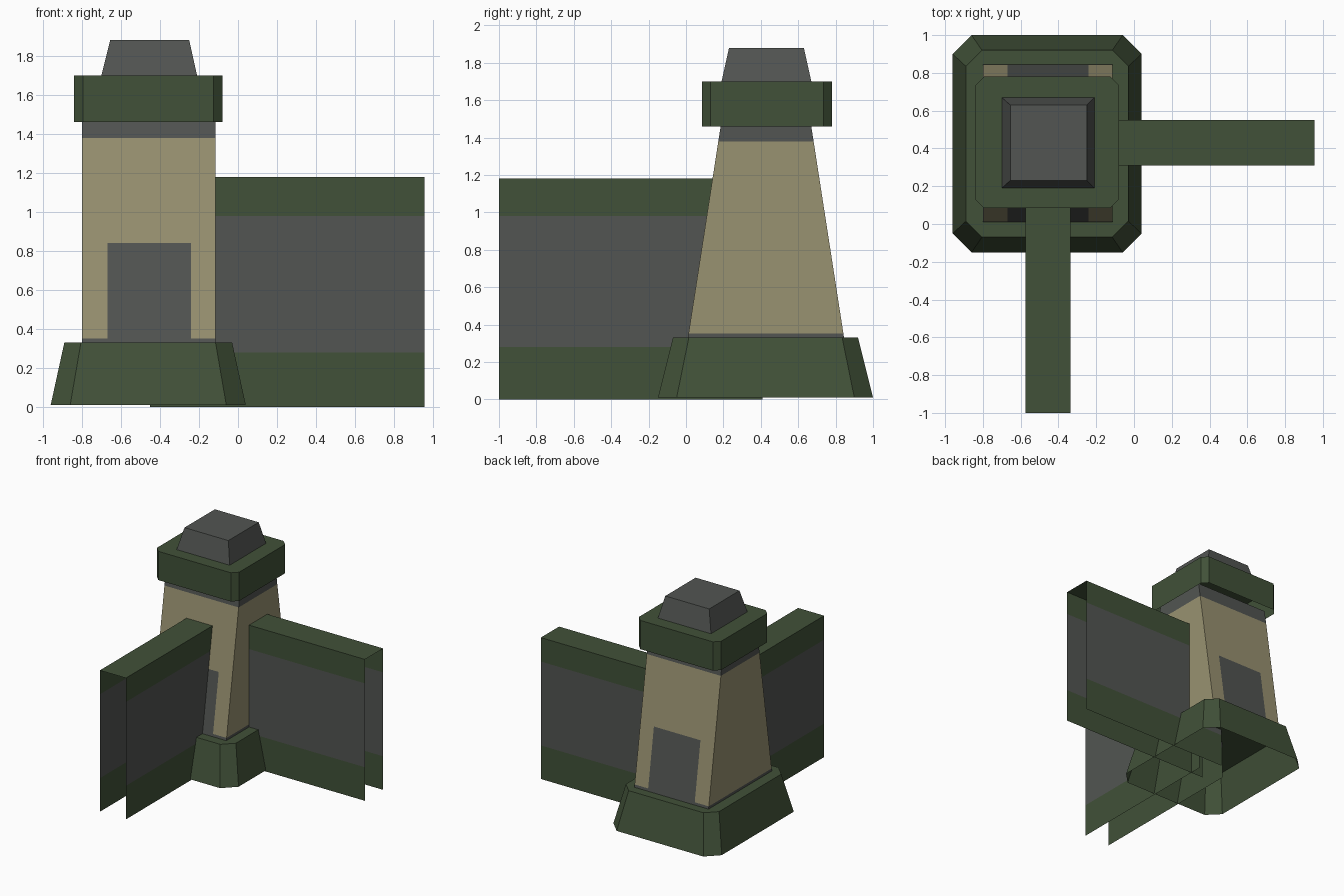
import bpy
import bmesh

if "Cube" in bpy.data.objects:
    bpy.data.objects.remove(bpy.data.objects["Cube"])


def material(name, rgb):
    lin = [((c / 255 + 0.055) / 1.055) ** 2.4 for c in rgb]
    m = bpy.data.materials.new(name)
    m.diffuse_color = (*lin, 1.0)
    m.use_nodes = True
    m.node_tree.nodes["Principled BSDF"].inputs["Base Color"].default_value = m.diffuse_color
    return m


GREEN = material("dark_green", (65, 81, 56))
GRAY = material("slate_gray", (82, 85, 82))
TAN = material("sand_tan", (153, 146, 113))


def finish(name, bm, mats):
    me = bpy.data.meshes.new(name)
    bm.to_mesh(me)
    bm.free()
    for m in mats:
        me.materials.append(m)
    ob = bpy.data.objects.new(name, me)
    bpy.context.collection.objects.link(ob)
    return ob


def outline(x0, x1, y0, y1, c):
    """Counter-clockwise rectangle with optional corner chamfer c."""
    if c == 0:
        return [(x0, y0), (x1, y0), (x1, y1), (x0, y1)]
    return [(x0 + c, y0), (x1 - c, y0), (x1, y0 + c), (x1, y1 - c),
            (x1 - c, y1), (x0 + c, y1), (x0, y1 - c), (x0, y0 + c)]


def frustum(name, low, z0, high, z1, mat):
    """Open-bottomed block between two outlines."""
    bm = bmesh.new()
    a = [bm.verts.new((x, y, z0)) for x, y in outline(*low)]
    b = [bm.verts.new((x, y, z1)) for x, y in outline(*high)]
    n = len(a)
    for i in range(n):
        j = (i + 1) % n
        bm.faces.new((a[i], a[j], b[j], b[i]))
    bm.faces.new(b)
    return finish(name, bm, [mat])


# Flared foot, cap band and roof block
frustum("tower_foot", (-0.96, 0.04, -0.15, 1.0, 0.10), 0.01,
        (-0.89, -0.03, -0.07, 0.92, 0.085), 0.33, GREEN)
cap = (-0.84, -0.08, 0.085, 0.78, 0.045)
frustum("tower_cap", cap, 1.46, cap, 1.70, GREEN)
frustum("roof_block", (-0.70, -0.21, 0.19, 0.67, 0), 1.70,
        (-0.655, -0.25, 0.23, 0.63, 0), 1.88, GRAY)

# Tower body: tapers in y only, rows and columns cut for the colour bands
bm = bmesh.new()
xs = [-0.80, -0.67, -0.24, -0.115]
zs = [0.33, 0.352, 0.84, 1.38, 1.50]
rings = []
for z in zs:
    t = 0.155 * (z - 0.33)
    pts = [(x, 0.01 + t) for x in xs] + [(x, 0.845 - t) for x in reversed(xs)]
    rings.append([bm.verts.new((x, y, z)) for x, y in pts])
for k in range(len(zs) - 1):
    for i in range(8):
        j = (i + 1) % 8
        f = bm.faces.new((rings[k][i], rings[k][j], rings[k + 1][j], rings[k + 1][i]))
        door = k == 1 and i in (1, 5)          # panel on front and back
        f.material_index = 1 if k in (0, 3) or door else 0
finish("tower_body", bm, [TAN, GRAY])


# Walls: hollow, open at the ends and underneath, banded by height
def wall(name, start, end, place):
    bm = bmesh.new()
    w = 0.12
    prof = [(-w, 0), (-w, 0.28), (-w, 0.98), (-w, 1.18),
            (w, 1.18), (w, 0.98), (w, 0.28), (w, 0)]
    a = [bm.verts.new(place(start, s, z)) for s, z in prof]
    b = [bm.verts.new(place(end, s, z)) for s, z in prof]
    for i in range(7):
        f = bm.faces.new((a[i], b[i], b[i + 1], a[i + 1]))
        f.material_index = 1 if i in (1, 5) else 0
    finish(name, bm, [GREEN, GRAY])


wall("right_wall", -0.45, 0.955, lambda d, s, z: (d, 0.43 + s, z))
wall("front_wall", -0.41, 1.0, lambda d, s, z: (-0.455 + s, -d, z))
